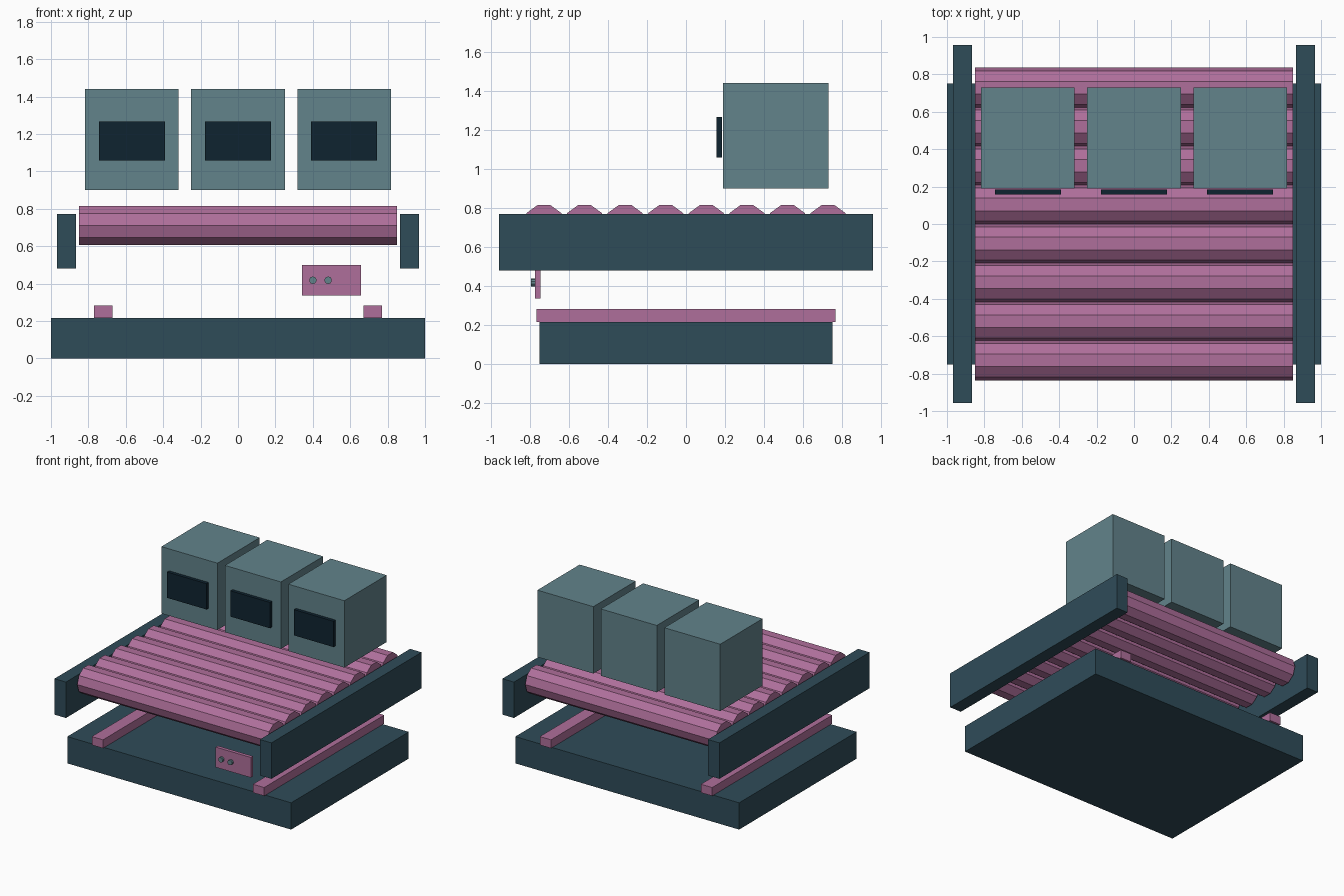
import bpy
from math import pi

default = bpy.data.objects.get("Cube")
if default:
    bpy.data.objects.remove(default, do_unlink=True)


def material(name, rgb):
    """Flat material from 8-bit sRGB."""
    linear = [((c / 255 + 0.055) / 1.055) ** 2.4 for c in rgb] + [1]
    mat = bpy.data.materials.new(name)
    mat.use_nodes = True
    mat.diffuse_color = linear
    mat.node_tree.nodes["Principled BSDF"].inputs["Base Color"].default_value = linear
    return mat


dark_teal = material("dark teal", (47, 76, 89))
grey_teal = material("grey teal", (98, 131, 139))
pink = material("dusty pink", (175, 111, 155))
ink = material("ink blue", (15, 36, 48))


def finish(name, mat):
    obj = bpy.context.object
    obj.name = name
    obj.data.materials.append(mat)
    return obj


def box(name, centre, size, mat):
    bpy.ops.mesh.primitive_cube_add(size=1, location=centre)
    obj = finish(name, mat)
    obj.scale = size
    bpy.ops.object.transform_apply(location=False, rotation=False, scale=True)
    return obj


def cylinder(name, centre, radius, depth, sides, rotation, mat):
    bpy.ops.mesh.primitive_cylinder_add(vertices=sides, radius=radius, depth=depth,
                                        location=centre, rotation=rotation)
    return finish(name, mat)


# Base slab
box("base", (0, 0, 0.108), (2, 1.5, 0.216), dark_teal)

# Side beams and the runners on the base
for side, x in (("right", -1), ("left", 1)):
    box(side + "_beam", (x * 0.918, 0, 0.626), (0.102, 1.916, 0.29), dark_teal)
    box(side + "_runner", (x * 0.72, 0, 0.25), (0.1, 1.532, 0.068), pink)

# Ten-sided rollers, one corner pointing up
for i in range(8):
    y = -0.728 + i * 0.208
    cylinder(f"roller_{i + 1}", (0, y, 0.71), 0.11, 1.7, 10, (0, pi / 2, 0), pink)

# Crates with dark front panels
for i in range(3):
    x = (i - 1) * 0.567
    box(f"crate_{i + 1}", (x, 0.46, 1.17), (0.5, 0.54, 0.54), grey_teal)
    box(f"crate_panel_{i + 1}", (x, 0.17, 1.163), (0.353, 0.027, 0.208), ink)

# Control plate with two buttons
box("control_plate", (0.5, -0.76, 0.418), (0.314, 0.028, 0.163), pink)
for i, x in enumerate((0.4, 0.482)):
    cylinder(f"button_{i + 1}", (x, -0.784, 0.418), 0.02, 0.022, 10, (pi / 2, 0, 0), grey_teal)
